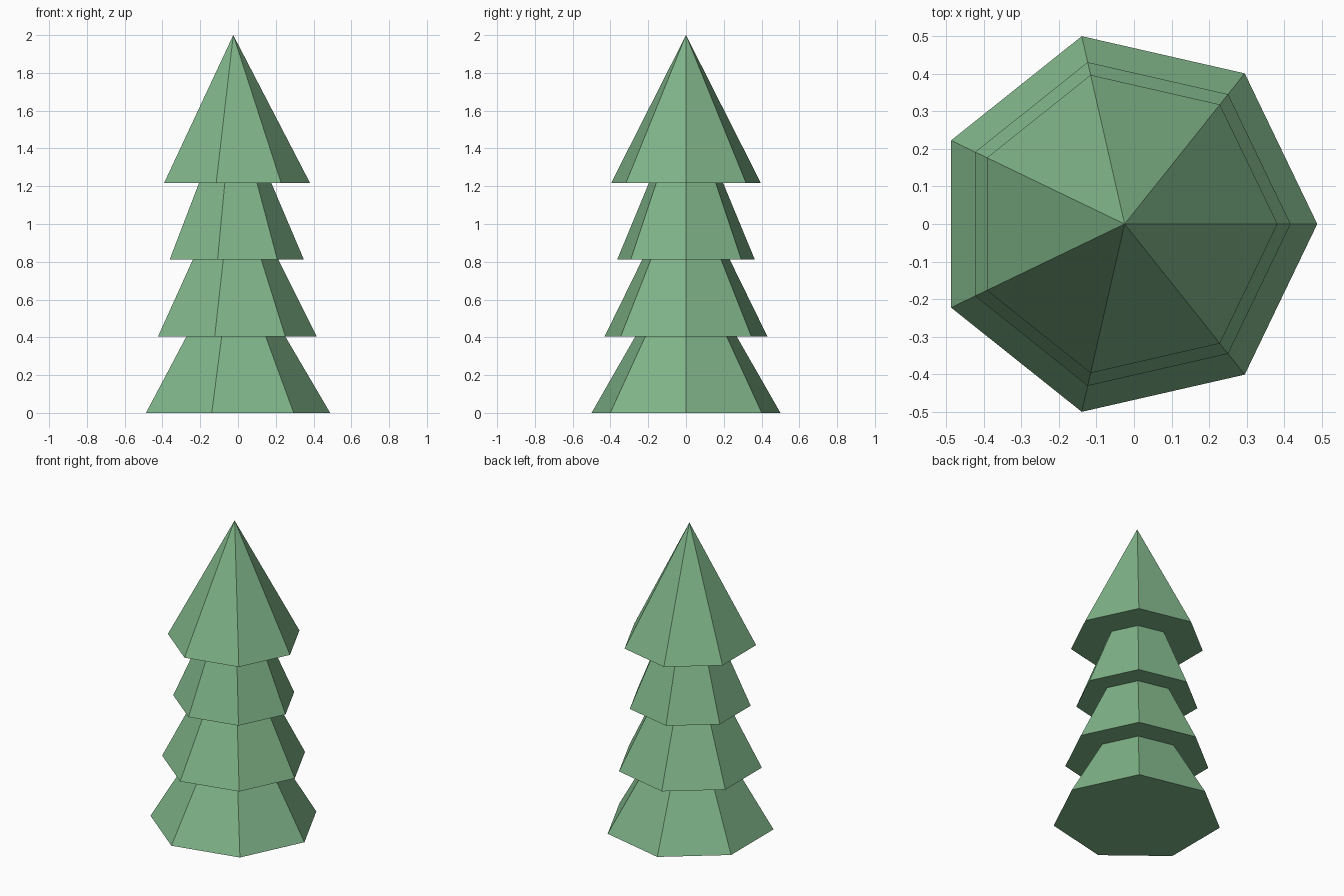
import bpy
import math

cube = bpy.data.objects.get("Cube")
if cube:
    bpy.data.objects.remove(cube, do_unlink=True)

SIDES = 7
CENTRE_X = -0.025  # centres the seven-sided outline on x = 0

# Single foliage colour
green = bpy.data.materials.new("foliage_green")
green.use_nodes = True
colour = (0.215, 0.46, 0.25, 1.0)
green.diffuse_color = colour
bsdf = green.node_tree.nodes["Principled BSDF"]
bsdf.inputs["Base Color"].default_value = colour
bsdf.inputs["Roughness"].default_value = 0.9


def tier(name, bottom, top, radius_bottom, radius_top):
    """Flat-shaded seven-sided tier with one corner pointing along +x."""
    bpy.ops.mesh.primitive_cone_add(
        vertices=SIDES, radius1=radius_bottom, radius2=radius_top,
        depth=top - bottom, location=(CENTRE_X, 0, (bottom + top) / 2))
    obj = bpy.context.object
    obj.name = name
    # Turn the first corner from +y to +x
    obj.rotation_euler.z = -math.pi / 2
    bpy.ops.object.transform_apply(location=False, rotation=True, scale=False)
    bpy.ops.object.shade_flat()
    obj.data.materials.append(green)


# Stacked branch tiers, from the ground to the pointed crown
tier("bottom_branches", 0.0, 0.405, 0.513, 0.275)
tier("lower_middle_branches", 0.405, 0.811, 0.442, 0.238)
tier("upper_middle_branches", 0.811, 1.216, 0.374, 0.202)
tier("pointed_crown", 1.216, 2.0, 0.407, 0.0)
